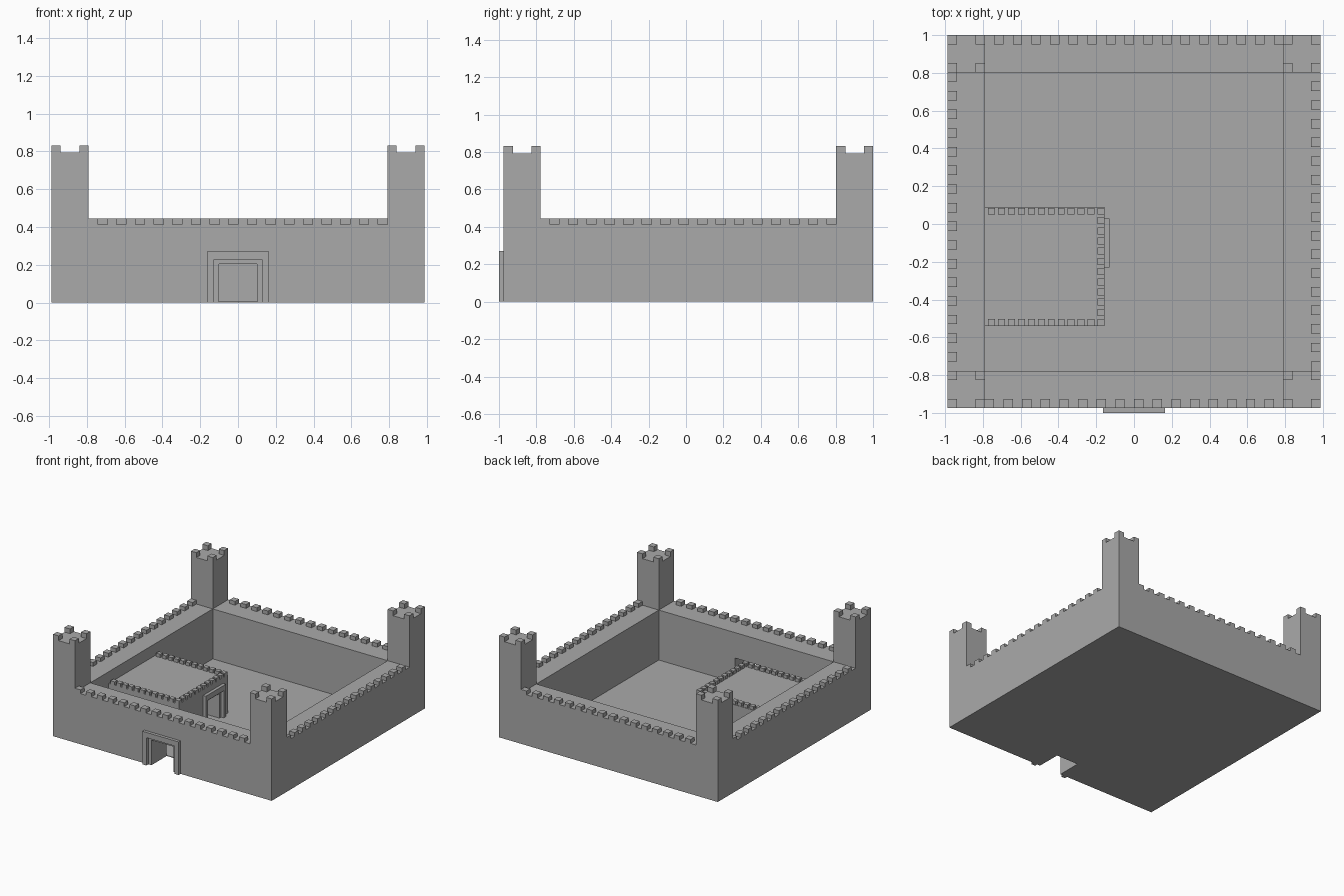
import bpy, bmesh, math
from mathutils import Matrix, Vector

if "Cube" in bpy.data.objects:
    bpy.data.objects.remove(bpy.data.objects["Cube"])

stone = bpy.data.materials.new("grey stone")
stone.diffuse_color = (0.4, 0.4, 0.4, 1)
stone.use_nodes = True
stone.node_tree.nodes["Principled BSDF"].inputs["Base Color"].default_value = stone.diffuse_color

CY = 0.0125            # centre of the fortress square in y
R = 0.9875             # outer half width
U = R / 20             # merlon size on the walls
T = 4 * U              # wall and tower thickness
WALL, TOWER = 0.413, 0.793
FLOOR = 0.005


def add_box(bm, x0, x1, y0, y1, z0, z1, bottom=True):
    size = Matrix.Diagonal((x1 - x0, y1 - y0, z1 - z0, 1))
    mid = Matrix.Translation(((x0 + x1) / 2, (y0 + y1) / 2, (z0 + z1) / 2))
    verts = bmesh.ops.create_cube(bm, size=1, matrix=mid @ size)["verts"]
    if not bottom:  # open underside for parts that rest on another part
        faces = {f for v in verts for f in v.link_faces if f.normal.z < -0.5}
        bmesh.ops.delete(bm, geom=list(faces), context="FACES_ONLY")


def make(name, boxes, bottom=True, matrix=Matrix()):
    bm = bmesh.new()
    for b in boxes:
        add_box(bm, *b, bottom=bottom)
    bm.transform(matrix)
    me = bpy.data.meshes.new(name)
    bm.to_mesh(me)
    bm.free()
    me.materials.append(stone)
    ob = bpy.data.objects.new(name, me)
    bpy.context.collection.objects.link(ob)
    return ob


def cut(ob, box):
    cutter = make("cutter", [box])
    mod = ob.modifiers.new("cut", "BOOLEAN")
    mod.operation, mod.solver, mod.object = "DIFFERENCE", "EXACT", cutter
    bpy.context.view_layer.objects.active = ob
    bpy.ops.object.modifier_apply(modifier=mod.name)
    bpy.data.objects.remove(cutter)


def arch(name, half, inner, depth, z0, matrix):
    # square doorway surround standing proud of a wall at local y = 0
    top, inner_top = 0.27, 0.227
    profile = [(-half, z0), (-half, top), (half, top), (half, z0),
               (inner, z0), (inner, inner_top), (-inner, inner_top), (-inner, z0)]
    bm = bmesh.new()
    face = bm.faces.new([bm.verts.new((x, 0, z)) for x, z in profile])
    ext = bmesh.ops.extrude_face_region(bm, geom=[face])
    verts = [g for g in ext["geom"] if isinstance(g, bmesh.types.BMVert)]
    bmesh.ops.translate(bm, vec=Vector((0, -depth, 0)), verts=verts)
    bmesh.ops.recalc_face_normals(bm, faces=bm.faces)
    bm.transform(matrix)
    me = bpy.data.meshes.new(name)
    bm.to_mesh(me)
    bm.free()
    me.materials.append(stone)
    bpy.context.collection.objects.link(bpy.data.objects.new(name, me))


# curtain wall with courtyard and gate passage
I = R - T
wall = make("curtain_wall", [(-R, R, CY - R, CY + R, 0, WALL)])
cut(wall, (-I, I, CY - I, CY + I, FLOOR, 1))
cut(wall, (-0.1, 0.1, CY - R - 0.1, CY - I, -0.1, 0.205))
arch("gate_surround", 0.163, 0.128, 0.025, 0, Matrix.Translation((0, CY - R, 0)))

# four towers and wall battlements, one quarter turned about the centre
for i, side in enumerate(("front", "right", "back", "left")):
    turn = Matrix.Translation((0, CY, 0)) @ Matrix.Rotation(i * math.pi / 2, 4, "Z")
    make(side + "_wall_merlons",
         [(-I + 2 * k * U, -I + (2 * k + 1) * U, -R, -R + U, WALL, 0.444)
          for k in range(16)], False, turn)
    make(side + "_tower", [(-R, -I, -R, -I, WALL, TOWER)], False, turn)
    make(side + "_tower_merlons",
         [(-R + a, -R + a + U, -R + b, -R + b + U, TOWER, 0.832)
          for a in (0, T - U) for b in (0, T - U)], False, turn)

# inner keep against the left wall
KX0, KX1, KY0, KY1, ROOF = -I, -0.155, -0.54, 0.09, 0.317
keep = make("keep", [(KX0, KX1, KY0, KY1, FLOOR, ROOF)])
cut(keep, (KX1 - 0.16, KX1 + 0.1, -0.18, -0.02, FLOOR - 0.1, 0.205))
arch("keep_door_surround", 0.13, 0.103, 0.025, FLOOR,
     Matrix.Translation((KX1, -0.1, 0)) @ Matrix.Rotation(math.pi / 2, 4, "Z"))

# keep battlements on its three free sides
M, N = 0.037, 12
px, py = (KX1 - KX0) / N, (KY1 - KY0 - M) / (N - 1)
tops = []
for k in range(N):
    x = KX1 - M - k * px
    for y in (KY0, KY1 - M - 0.004):
        tops.append((x, x + M, y, y + M, ROOF, 0.344))
for k in range(1, N - 1):
    y = KY0 + k * py
    tops.append((KX1 - M, KX1, y, y + M, ROOF, 0.344))
make("keep_merlons", tops, False)
